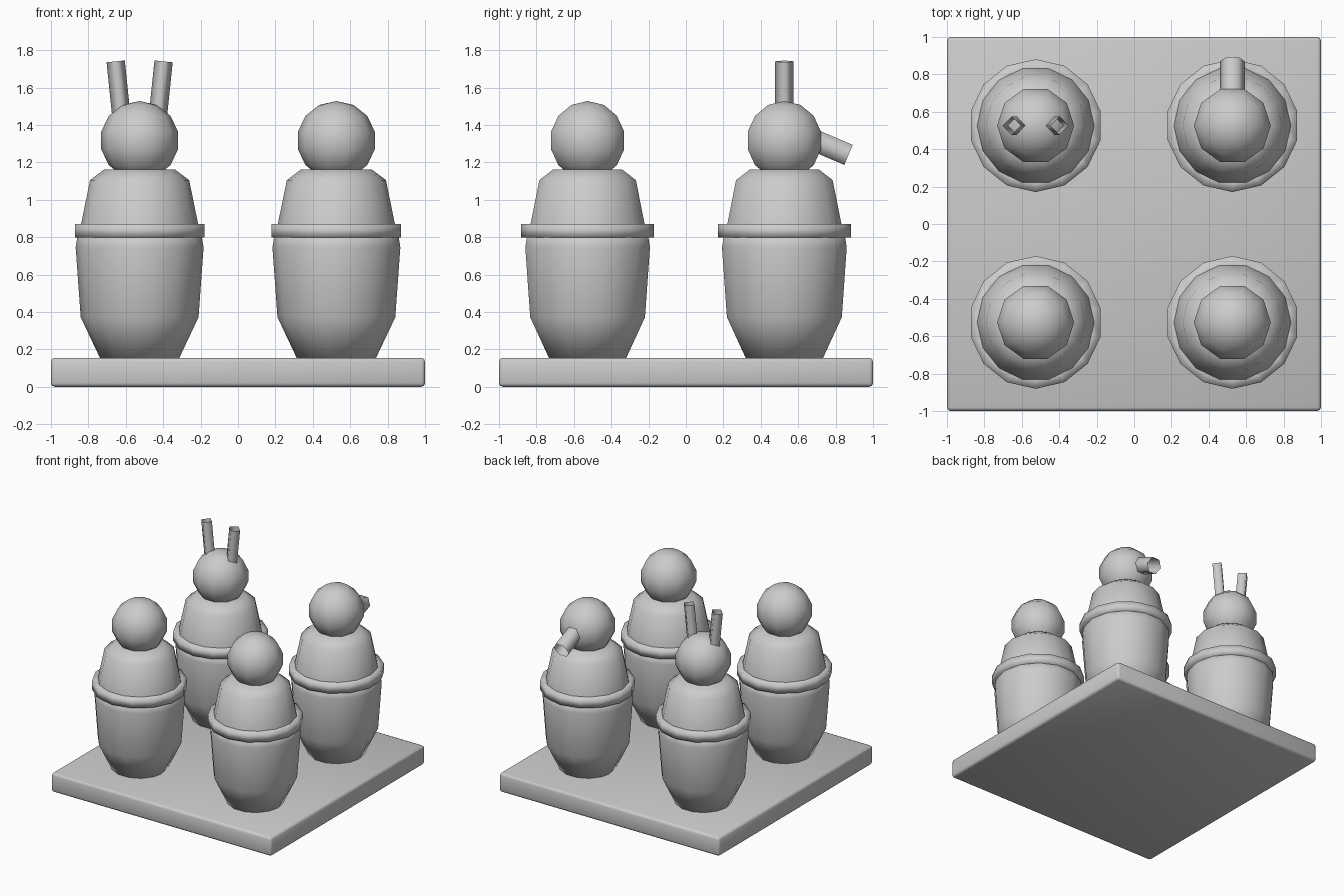
import bpy, bmesh, math
from mathutils import Vector

if "Cube" in bpy.data.objects:
    bpy.data.objects.remove(bpy.data.objects["Cube"])

stone = bpy.data.materials.new("grey_stone")
stone.diffuse_color = (0.6, 0.6, 0.6, 1)
stone.use_nodes = True
stone.node_tree.nodes["Principled BSDF"].inputs["Base Color"].default_value = stone.diffuse_color


def finish(name, bm, loc=(0, 0, 0), smooth=True):
    me = bpy.data.meshes.new(name)
    bm.to_mesh(me)
    bm.free()
    me.materials.append(stone)
    for p in me.polygons:
        p.use_smooth = smooth
    ob = bpy.data.objects.new(name, me)
    ob.location = loc
    bpy.context.collection.objects.link(ob)
    return ob


def lathe(name, profile, sides, start, loc, loop=False):
    """Spin (radius, z) points about z; close the ends, or join them into a ring."""
    bm = bmesh.new()
    rings = []
    for r, z in profile:
        angles = [start + math.tau * i / sides for i in range(sides)]
        rings.append([bm.verts.new((r * math.cos(a), r * math.sin(a), z)) for a in angles])
    pairs = list(zip(rings, rings[1:]))
    if loop:
        pairs.append((rings[-1], rings[0]))
    else:
        bm.faces.new(rings[0][::-1])
        bm.faces.new(rings[-1])
    for lo, hi in pairs:
        for i in range(sides):
            j = (i + 1) % sides
            bm.faces.new((lo[i], lo[j], hi[j], hi[i]))
    bmesh.ops.recalc_face_normals(bm, faces=bm.faces)
    return finish(name, bm, loc)


def open_tube(name, a, b, radius, sides, side_axis):
    """Open tube from a to b with inward-facing walls, first corner on side_axis."""
    a, b = Vector(a), Vector(b)
    d = (b - a).normalized()
    v = d.cross(Vector(side_axis)).normalized()
    u = v.cross(d)
    bm = bmesh.new()
    rings = [[bm.verts.new(p + radius * (u * math.cos(t) + v * math.sin(t)))
              for t in (math.tau * i / sides for i in range(sides))] for p in (a, b)]
    for i in range(sides):
        j = (i + 1) % sides
        bm.faces.new((rings[0][i], rings[1][i], rings[1][j], rings[0][j]))
    return finish(name, bm)


# base slab with softened edges
bm = bmesh.new()
bmesh.ops.create_cube(bm, size=1)
bmesh.ops.scale(bm, vec=(2, 2, 0.155), verts=bm.verts)
bmesh.ops.translate(bm, vec=(0, 0, 0.0775), verts=bm.verts)
bmesh.ops.bevel(bm, geom=bm.edges[:], offset=0.02, segments=2, profile=0.5, affect='EDGES')
finish("base_slab", bm)

# four jars: body, rim, lid and head
BODY = [(0.21, 0.15), (0.315, 0.372), (0.342, 0.745), (0.33, 0.82)]
RIM = [(0.27, 0.797), (0.355, 0.797), (0.355, 0.87), (0.27, 0.87)]
LID = [(0.318, 0.84), (0.313, 0.87), (0.265, 1.105), (0.188, 1.163)]
C = 0.526
for sx, xn in ((-1, "left"), (1, "right")):
    for sy, yn in ((-1, "front"), (1, "back")):
        tag = f"_{yn}_{xn}"
        loc = (sx * C, sy * C, 0)
        lathe("jar_body" + tag, BODY, 14, 0, loc)
        lathe("jar_rim" + tag, RIM, 14, math.pi / 2, loc, loop=True)
        lathe("jar_lid" + tag, LID, 14, 0, loc)
        bm = bmesh.new()
        bmesh.ops.create_uvsphere(bm, u_segments=10, v_segments=7, radius=0.211)
        head = finish("head" + tag, bm, (sx * C, sy * C, 1.317))
        head.rotation_euler.z = math.pi / 2

# upright ears on the back left head
for s, n in ((-1, "left"), (1, "right")):
    open_tube("ear_" + n, (-C + s * 0.097, C, 1.44), (-C + s * 0.128, C, 1.74),
              0.049, 4, (1, 0, 0))

# sloping snout on the back right head
open_tube("snout", (C, 0.66, 1.329), (C, 0.869, 1.24), 0.067, 6, (1, 0, 0))
